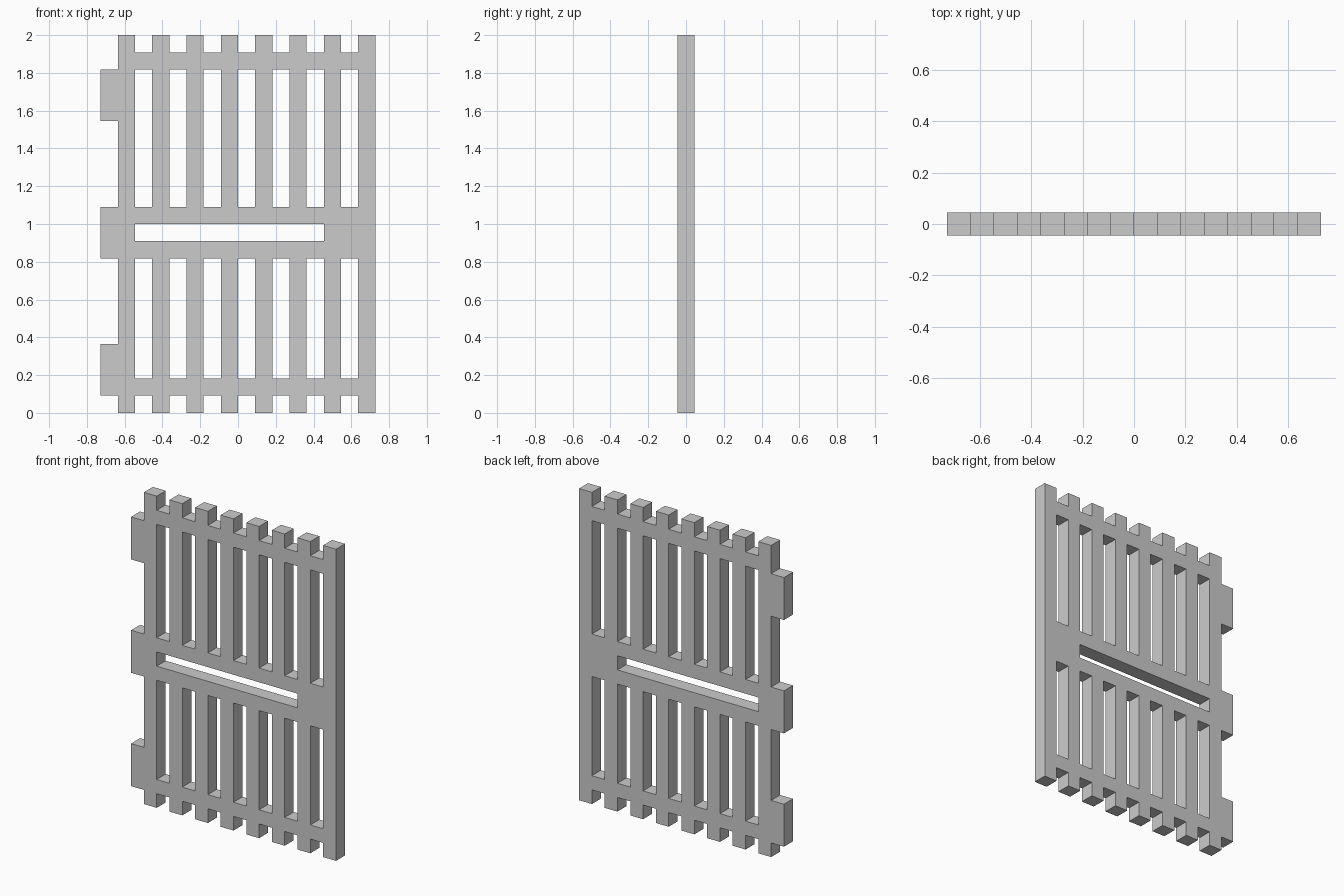
import bpy
import bmesh

if "Cube" in bpy.data.objects:
    bpy.data.objects.remove(bpy.data.objects["Cube"])

U = 2 / 22            # everything sits on a 22-unit-high grid
WIDTH, DEPTH = 16, 1

# Parts as (column start, column end, row start, row end) in grid units
slats = [(c, c + 1, 0, 22) for c in range(1, 16, 2)]
rails = [(1, 16, 1, 2), (1, 16, 9, 12), (1, 16, 20, 21)]
hinge_tabs = [(0, 1, 1, 4), (0, 1, 9, 12), (0, 1, 17, 20)]
slot = (2, 13, 10, 11)  # opening through the middle rail

solids = slats + rails + hinge_tabs
columns = range(WIDTH + 1)
rows = sorted({r for part in solids + [slot] for r in part[2:]})


def inside(part, c, r):
    return part[0] <= c < part[1] and part[2] <= r < part[3]


# Flat front silhouette, joined into one welded sheet
bm = bmesh.new()
verts = {}


def vert(c, r):
    if (c, r) not in verts:
        verts[c, r] = bm.verts.new(((c - WIDTH / 2) * U, 0, r * U))
    return verts[c, r]


for c0, c1 in zip(columns, columns[1:]):
    for r0, r1 in zip(rows, rows[1:]):
        if any(inside(p, c0, r0) for p in solids) and not inside(slot, c0, r0):
            bm.faces.new([vert(c0, r0), vert(c1, r0), vert(c1, r1), vert(c0, r1)])

mesh = bpy.data.meshes.new("slatted_door")
bm.to_mesh(mesh)
bm.free()
door = bpy.data.objects.new("slatted_door", mesh)
bpy.context.collection.objects.link(door)

# Thickness, centred on y = 0
solid = door.modifiers.new("thickness", 'SOLIDIFY')
solid.thickness = DEPTH * U
solid.offset = 0
